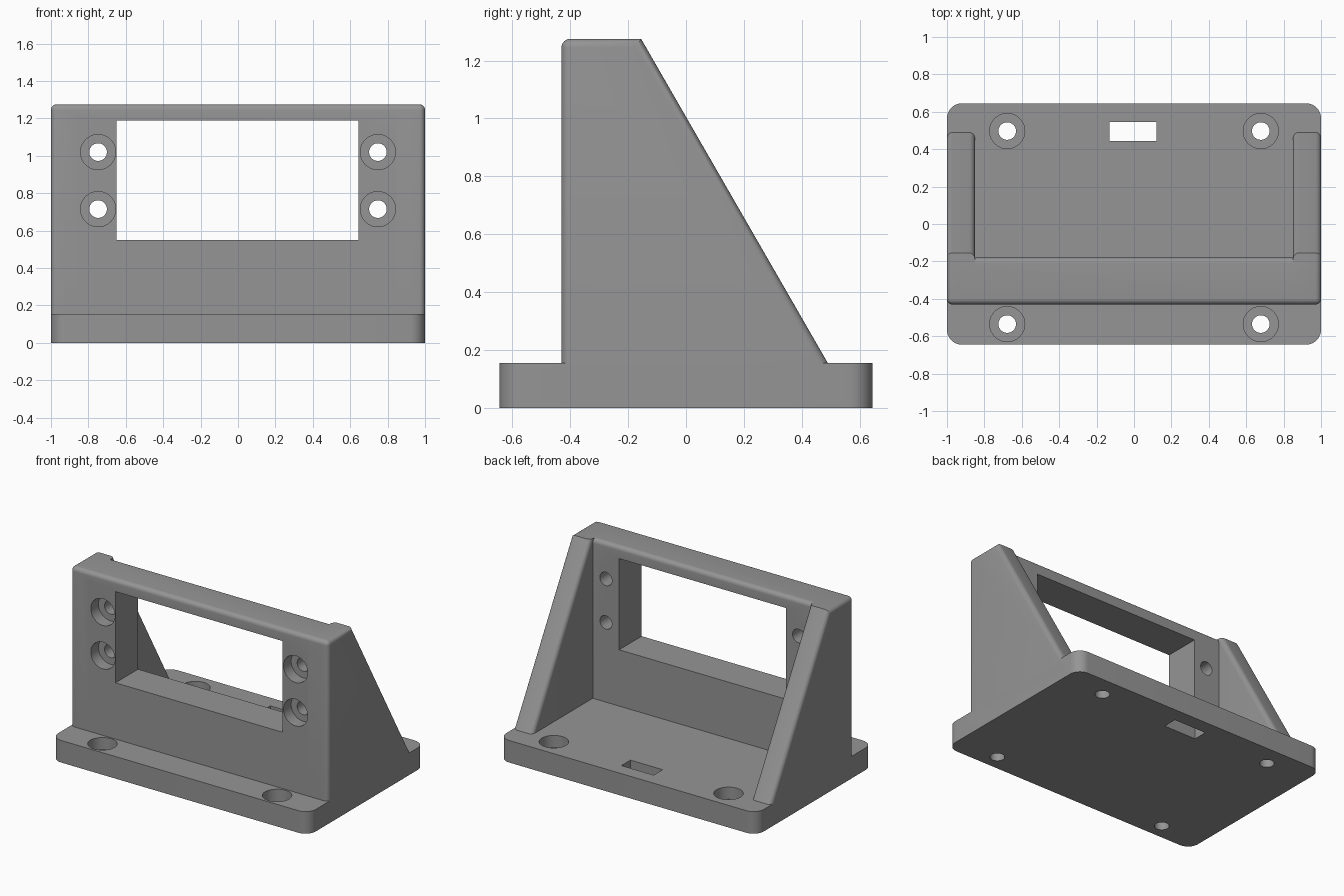
import bpy, bmesh, math
from mathutils import Matrix, Vector

if "Cube" in bpy.data.objects:
    bpy.data.objects.remove(bpy.data.objects["Cube"])

grey = bpy.data.materials.new("mid grey")
grey.diffuse_color = (0.3, 0.3, 0.3, 1)
grey.use_nodes = True
grey.node_tree.nodes["Principled BSDF"].inputs["Base Color"].default_value = grey.diffuse_color

BASE_H, TOP, FRONT, BACK = 0.155, 1.275, -0.43, -0.18
FILLET = 0.03


def prism(name, profile, axis, lo, hi, rule=None, radius=FILLET, segs=6):
    """Extrude a 2D profile along an axis; round the edges chosen by rule(mid, direction)."""
    bm = bmesh.new()
    put = {"x": lambda a, b, t: (t, a, b), "z": lambda a, b, t: (a, b, t)}[axis]
    face = bm.faces.new([bm.verts.new(put(a, b, lo)) for a, b in profile])
    out = bmesh.ops.extrude_face_region(bm, geom=[face])
    move = Vector(put(0, 0, hi - lo))
    bmesh.ops.translate(bm, vec=move, verts=[g for g in out["geom"] if isinstance(g, bmesh.types.BMVert)])
    bmesh.ops.recalc_face_normals(bm, faces=bm.faces)
    if rule:
        edges = [e for e in bm.edges if rule((e.verts[0].co + e.verts[1].co) / 2,
                                             (e.verts[1].co - e.verts[0].co).normalized())]
        bmesh.ops.bevel(bm, geom=edges, offset=radius, segments=segs, profile=0.5, affect="EDGES")
    return make_object(name, bm)


def make_object(name, bm):
    mesh = bpy.data.meshes.new(name)
    bm.to_mesh(mesh)
    bm.free()
    mesh.materials.append(grey)
    obj = bpy.data.objects.new(name, mesh)
    bpy.context.collection.objects.link(obj)
    return obj


def rect(a0, a1, b0, b1):
    return [(a0, b0), (a1, b0), (a1, b1), (a0, b1)]


def rod(name, centre, radius, length, axis):
    bm = bmesh.new()
    rot = Matrix.Rotation(math.pi / 2, 4, "X") if axis == "y" else Matrix()
    bmesh.ops.create_cone(bm, cap_ends=True, segments=40, radius1=radius, radius2=radius,
                          depth=length, matrix=Matrix.Translation(centre) @ rot)
    return make_object(name, bm)


def combine(target, other, operation):
    mod = target.modifiers.new("join", "BOOLEAN")
    mod.operation, mod.solver, mod.object = operation, "EXACT", other
    bpy.context.view_layer.objects.active = target
    bpy.ops.object.modifier_apply(modifier=mod.name)
    bpy.data.objects.remove(other)


# Base plate with rounded corners
bracket = prism("mounting_bracket", rect(-1, 1, -0.645, 0.645), "z", 0, BASE_H,
                lambda m, d: abs(d.z) > 0.9, 0.08, 10)

# Upright panel, rounded along its top edges
wall = prism("front_wall", rect(FRONT, BACK, 0.1, TOP), "x", -0.92, 0.92,
             lambda m, d: abs(d.x) > 0.9 and m.z > 1)

# Sloping side gussets, with rounded outer edges and slope edges
slope = (0.49 + 0.155) / (TOP - BASE_H)
side = [(FRONT, 0.1), (FRONT, TOP), (-0.155, TOP), (0.49 + slope * 0.055, 0.1)]
for s in (-1, 1):
    def rounded(m, d, s=s):
        outer = m.x * s > 0.99 and m.z > 0.2
        inner_slope = abs(d.y) > 0.1 and abs(d.z) > 0.1
        top_front = abs(d.x) > 0.9 and m.z > 1 and m.y < -0.3
        return outer or inner_slope or top_front
    gusset = prism("side_gusset", side, "x", *sorted((s * 0.85, s)), rounded)
    combine(wall, gusset, "UNION")
combine(bracket, wall, "UNION")

# Display window and cable slot
combine(bracket, prism("window_cut", rect(-0.6, 0.0, 0.55, 1.19), "x", -0.65, 0.645), "DIFFERENCE")
combine(bracket, prism("slot_cut", rect(-0.13, 0.12, 0.445, 0.545), "z", -0.1, 0.3), "DIFFERENCE")

# Counterbored screw holes in the wall and the base
for s in (-1, 1):
    for z in (0.715, 1.02):
        combine(bracket, rod("hole", (s * 0.748, -0.3, z), 0.047, 0.6, "y"), "DIFFERENCE")
        combine(bracket, rod("bore", (s * 0.748, FRONT, z), 0.094, 0.17, "y"), "DIFFERENCE")
    for y in (-0.535, 0.497):
        combine(bracket, rod("hole", (s * 0.678, y, 0.1), 0.047, 0.5, "z"), "DIFFERENCE")
        combine(bracket, rod("bore", (s * 0.678, y, BASE_H), 0.094, 0.17, "z"), "DIFFERENCE")

bpy.ops.object.select_all(action="DESELECT")
bracket.select_set(True)
bpy.context.view_layer.objects.active = bracket
bpy.ops.object.shade_smooth_by_angle(angle=math.radians(30))
